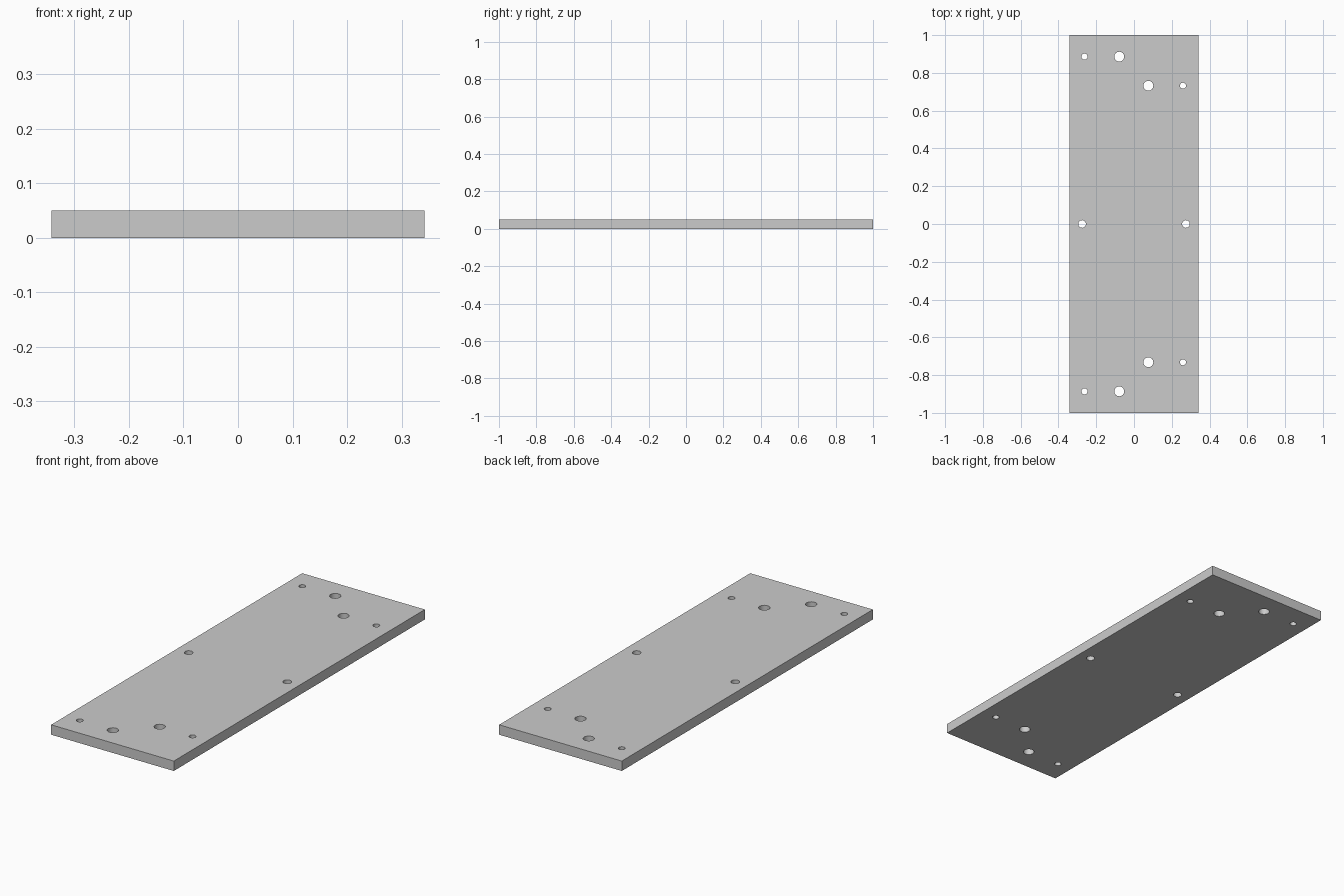
import bpy, bmesh
from math import radians
from mathutils import Matrix

if "Cube" in bpy.data.objects:
    bpy.data.objects.remove(bpy.data.objects["Cube"])

WIDTH, LENGTH, THICK = 0.684, 2.0, 0.05


def mesh_object(name, bm):
    mesh = bpy.data.meshes.new(name)
    bm.to_mesh(mesh)
    bm.free()
    obj = bpy.data.objects.new(name, mesh)
    bpy.context.collection.objects.link(obj)
    return obj


# Flat mounting plate
bm = bmesh.new()
bmesh.ops.create_cube(bm, size=1, matrix=Matrix.Translation((0, 0, THICK / 2))
                      @ Matrix.Diagonal((WIDTH, LENGTH, THICK, 1)))
plate = mesh_object("mounting_plate", bm)

# Hole layout (x, y, radius): end groups mirrored front to back, plus a middle pair
end_holes = [(-0.262, 0.886, 0.016), (-0.078, 0.886, 0.026),
             (0.076, 0.732, 0.026), (0.259, 0.732, 0.016)]
holes = [(x, s * y, r) for s in (1, -1) for x, y, r in end_holes]
holes += [(s * 0.275, 0, 0.02) for s in (1, -1)]

# Drill cutters
bm = bmesh.new()
for x, y, r in holes:
    bmesh.ops.create_cone(bm, cap_ends=True, segments=32, radius1=r, radius2=r,
                          depth=THICK * 3, matrix=Matrix.Translation((x, y, THICK / 2)))
cutter = mesh_object("hole_cutters", bm)
cutter.hide_render = True

# Drill the plate, then discard the cutters
mod = plate.modifiers.new("drill_holes", 'BOOLEAN')
mod.operation = 'DIFFERENCE'
mod.solver = 'EXACT'
mod.object = cutter
bpy.context.view_layer.objects.active = plate
plate.select_set(True)
bpy.ops.object.modifier_apply(modifier=mod.name)
bpy.data.objects.remove(cutter)
bpy.ops.object.shade_smooth_by_angle(angle=radians(30))
